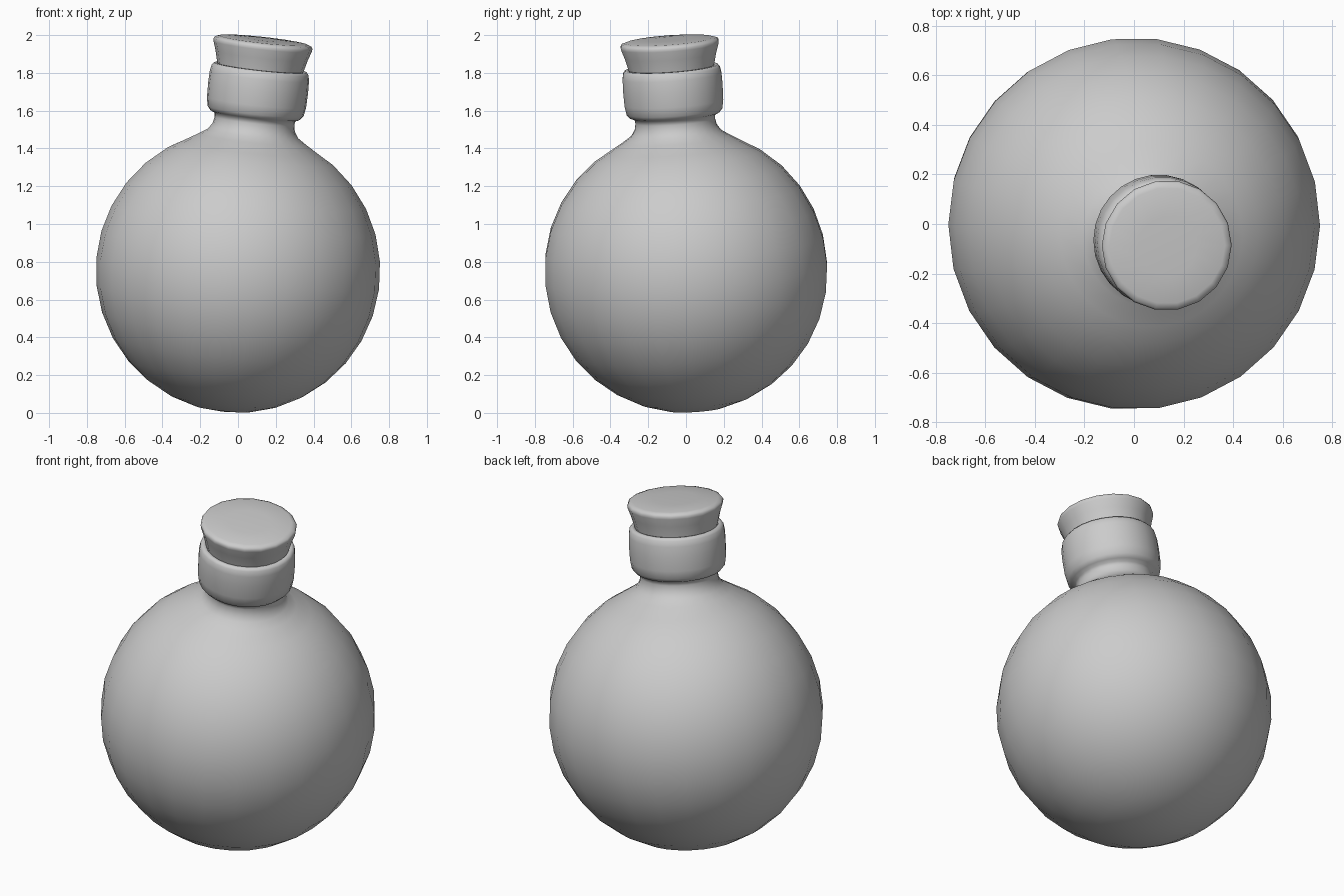
import bpy, bmesh, math
from mathutils import Vector

if "Cube" in bpy.data.objects:
    bpy.data.objects.remove(bpy.data.objects["Cube"])

R = 0.753                                   # bulb radius
TILT = Vector((0, 0, 1)).rotation_difference(Vector((0.11, -0.072, 1)).normalized())


def lathe(name, profile, sides):
    """Spin (radius, height) points around the leaning flask axis."""
    bm = bmesh.new()
    rings = []
    for r, h in profile:
        if r == 0:
            rings.append([bm.verts.new((0, 0, h))] * sides)
        else:
            rings.append([bm.verts.new((r * math.cos(2 * math.pi * i / sides),
                                        r * math.sin(2 * math.pi * i / sides), h))
                          for i in range(sides)])
    for a, b in zip(rings, rings[1:]):
        for i in range(sides):
            j = (i + 1) % sides
            quad = list(dict.fromkeys((a[i], a[j], b[j], b[i])))
            bm.faces.new(quad)
    bmesh.ops.recalc_face_normals(bm, faces=bm.faces)
    mesh = bpy.data.meshes.new(name)
    bm.to_mesh(mesh)
    bm.free()
    obj = bpy.data.objects.new(name, mesh)
    bpy.context.collection.objects.link(obj)
    obj.rotation_mode = 'QUATERNION'
    obj.rotation_quaternion = TILT
    obj.location = (0, 0, R)
    bpy.context.view_layer.objects.active = obj
    bpy.ops.object.select_all(action='DESELECT')
    obj.select_set(True)
    bpy.ops.object.shade_smooth_by_angle(angle=math.radians(65))
    return obj


# flask: round bulb, flared neck, rolled collar and mouth
bulb = [(0, -R)]
for k in range(1, 14):
    a = math.radians(-90 + 11.1 * k)
    bulb.append((R * math.cos(a), R * math.sin(a)))
neck = [(0.37, 0.652), (0.285, 0.703), (0.24, 0.733), (0.219, 0.765), (0.212, 0.80),
        (0.216, 0.822), (0.238, 0.831), (0.256, 0.852), (0.264, 0.90), (0.266, 0.98),
        (0.264, 1.04), (0.258, 1.072), (0.247, 1.085), (0.230, 1.085), (0.222, 1.07),
        (0.215, 0.98), (0.0, 0.98)]
lathe("flask", bulb + neck, 26)

# cork: tapered stopper with a softened rim
lathe("cork", [(0, 0.985), (0.212, 0.985), (0.228, 1.08), (0.246, 1.15), (0.262, 1.198),
               (0.264, 1.212), (0.257, 1.224), (0.235, 1.231), (0.12, 1.236), (0, 1.237)], 18)
